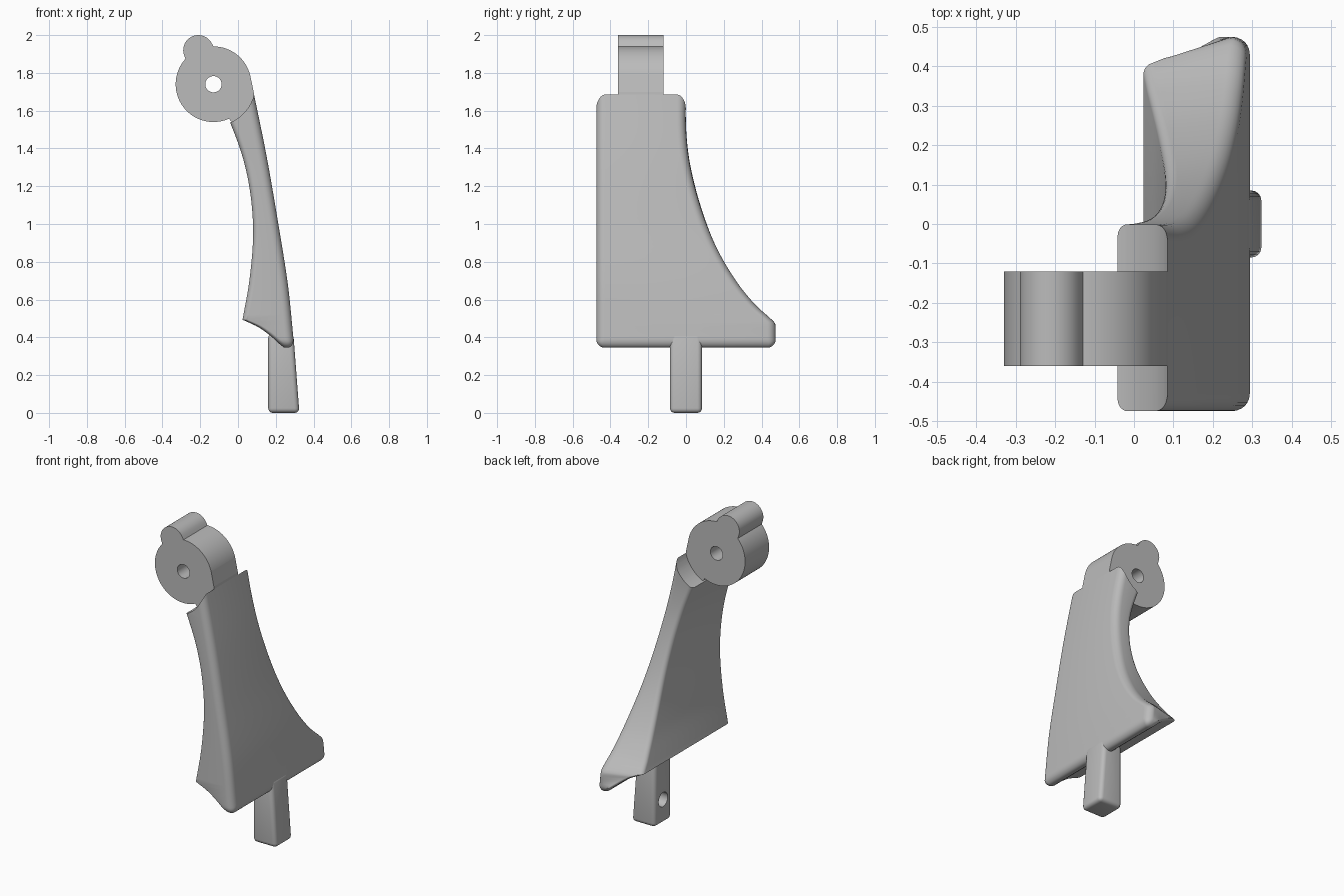
import bpy, bmesh, math
from mathutils import Vector, Matrix

cube = bpy.data.objects.get("Cube")
if cube:
    bpy.data.objects.remove(cube, do_unlink=True)

GREY = (0.5, 0.5, 0.5, 1.0)
mat = bpy.data.materials.new("plain grey")
mat.use_nodes = True
mat.diffuse_color = GREY
mat.node_tree.nodes["Principled BSDF"].inputs["Base Color"].default_value = GREY


def finish(bm, name):
    bmesh.ops.recalc_face_normals(bm, faces=bm.faces[:])
    mesh = bpy.data.meshes.new(name)
    bm.to_mesh(mesh)
    bm.free()
    mesh.materials.append(mat)
    ob = bpy.data.objects.new(name, mesh)
    bpy.context.collection.objects.link(ob)
    return ob


def activate(ob):
    bpy.ops.object.select_all(action='DESELECT')
    ob.select_set(True)
    bpy.context.view_layer.objects.active = ob


def shade(ob, degrees=30):
    activate(ob)
    bpy.ops.object.shade_smooth_by_angle(angle=math.radians(degrees))


def cylinder(name, centre, radius, depth, axis, segments=64):
    bm = bmesh.new()
    turn = Vector((0, 0, 1)).rotation_difference(Vector(axis)).to_matrix().to_4x4()
    bmesh.ops.create_cone(bm, cap_ends=True, segments=segments, radius1=radius, radius2=radius,
                          depth=depth, matrix=Matrix.Translation(centre) @ turn)
    return finish(bm, name)


def cut(ob, cutter):
    cutter.hide_render = True
    mod = ob.modifiers.new("cut", 'BOOLEAN')
    mod.operation, mod.solver, mod.object = 'DIFFERENCE', 'EXACT', cutter
    activate(ob)
    bpy.ops.object.modifier_apply(modifier="cut")
    bpy.data.objects.remove(cutter, do_unlink=True)


def prism(name, outline, y0, y1):
    """Extrude an x-z outline along y."""
    bm = bmesh.new()
    a, b = [[bm.verts.new((x, y, z)) for x, z in outline] for y in (y0, y1)]
    bm.faces.new(a)
    bm.faces.new(b)
    for i in range(len(a)):
        j = (i + 1) % len(a)
        bm.faces.new((a[i], a[j], b[j], b[i]))
    return finish(bm, name)


def curve(points, z):
    """Smooth value at height z through (z, value) points."""
    n = len(points)
    z = min(max(z, points[0][0]), points[-1][0])
    k = next(i for i in range(n - 1) if z <= points[i + 1][0])

    def slope(i):
        (za, va), (zb, vb) = points[max(i - 1, 0)], points[min(i + 1, n - 1)]
        return (vb - va) / (zb - za)
    (za, va), (zb, vb) = points[k], points[k + 1]
    h = zb - za
    t = (z - za) / h
    return (va * (1 + 2 * t) * (1 - t) ** 2 + vb * t * t * (3 - 2 * t)
            + h * slope(k) * t * (1 - t) ** 2 + h * slope(k + 1) * t * t * (t - 1))


# Blade: a stack of rounded horizontal sections
INNER = [(.493, .024), (.706, .061), (.944, .08), (1.157, .066), (1.353, .025), (1.545, -.045), (1.71, -.12)]
LIP = [(.345, .245), (.36, .225), (.403, .178), (.456, .104), (.493, .024)]
OUTER = [(.39, .294), (.68, .264), (.99, .215), (1.35, .153), (1.71, .08)]
BACK = [(.45, .475), (.48, .467), (.573, .366), (.706, .26), (.891, .154), (1.1, .074), (1.316, .02),
        (1.5, 0), (1.71, 0)]
SLANT = [(.39, 0), (.47, .045), (.6, .02), (.9, 0), (1.71, 0)]
FRONT, ROUND, LOW = -.475, .045, .345


def section(z):
    drop = max(0, LOW + ROUND - z)
    inset = ROUND - math.sqrt(max(ROUND ** 2 - drop ** 2, 0))
    xi = curve(LIP if z < .493 else INNER, z)
    xo = max(curve(OUTER, z) - inset * .7, xi + .015)
    y0, yo = FRONT + inset, curve(BACK, z) - inset
    yi = yo - curve(SLANT, z)
    ri, ro = [min(r, (xo - xi) * .45) for r in (.03, ROUND)]
    corners = [(xi, y0, ri, 180), (xo, y0, ro, 270), (xo, yo, ro, 0), (xi, yi, ri, 90)]
    ring = []
    for x, y, r, start in corners:
        cx = x + r if x == xi else x - r
        cy = y + r if y == y0 else y - r
        for k in range(7):
            a = math.radians(start + 15 * k)
            ring.append((cx + r * math.cos(a), cy + r * math.sin(a), z))
    return ring


heights = [LOW + ROUND * (1 - math.cos(math.radians(15 * k))) for k in range(7)]
heights += [.405, .42, .435, .45, .46, .47, .48, .493]
heights += [.493 + (1.71 - .493) * k / 44 for k in range(1, 45)]
bm = bmesh.new()
rings = [[bm.verts.new(p) for p in section(z)] for z in heights]
for a, b in zip(rings, rings[1:]):
    for i in range(len(a)):
        j = (i + 1) % len(a)
        bm.faces.new((a[i], a[j], b[j], b[i]))
bm.faces.new(rings[0])
bm.faces.new(rings[-1])
blade = finish(bm, "blade")

# Curved seat cut into the blade top
HUB = Vector((-.13, 0, 1.74))
cut(blade, cylinder("seat_cutter", HUB, .222, 2, (0, 1, 0), 96))
shade(blade)

# Hub with a round lug and a through hole
HY0, HY1 = -.36, -.12
LUG = Vector((-.08, .18))


def hub_radius(a):
    d = Vector((math.cos(a), math.sin(a)))
    along = LUG.dot(d)
    room = .08 ** 2 - (LUG.length_squared - along ** 2)
    return max(.2, along + math.sqrt(room)) if room > 0 and along > 0 else .2


bm = bmesh.new()
COUNT = 180
loops = []
for y, bore in ((HY0, False), (HY1, False), (HY1, True), (HY0, True)):
    loop = []
    for i in range(COUNT):
        a = math.tau * i / COUNT
        r = .043 if bore else hub_radius(a)
        loop.append(bm.verts.new((HUB.x + r * math.cos(a), y, HUB.z + r * math.sin(a))))
    loops.append(loop)
for k in range(4):
    a, b = loops[k], loops[(k + 1) % 4]
    for i in range(COUNT):
        j = (i + 1) % COUNT
        bm.faces.new((a[i], a[j], b[j], b[i]))
shade(finish(bm, "hub"))

# Web joining the hub to the blade
prism("hub_web", [(-.06, 1.58), (-.04, 1.546), (.03, 1.5), (.09, 1.62), (.083, 1.7), (.064, 1.79), (0, 1.74)],
      HY0, HY1)

# Tapered mounting post with a blind hole on its inner side
post = prism("post", [(.16, 0), (.325, 0), (.293, .42), (.16, .42)], -.085, .085)
bevel = post.modifiers.new("bevel", 'BEVEL')
bevel.width, bevel.segments = .025, 4
activate(post)
bpy.ops.object.modifier_apply(modifier="bevel")
cut(post, cylinder("hole_cutter", (.16, 0, .15), .045, .2, (1, 0, 0), 40))
shade(post)
